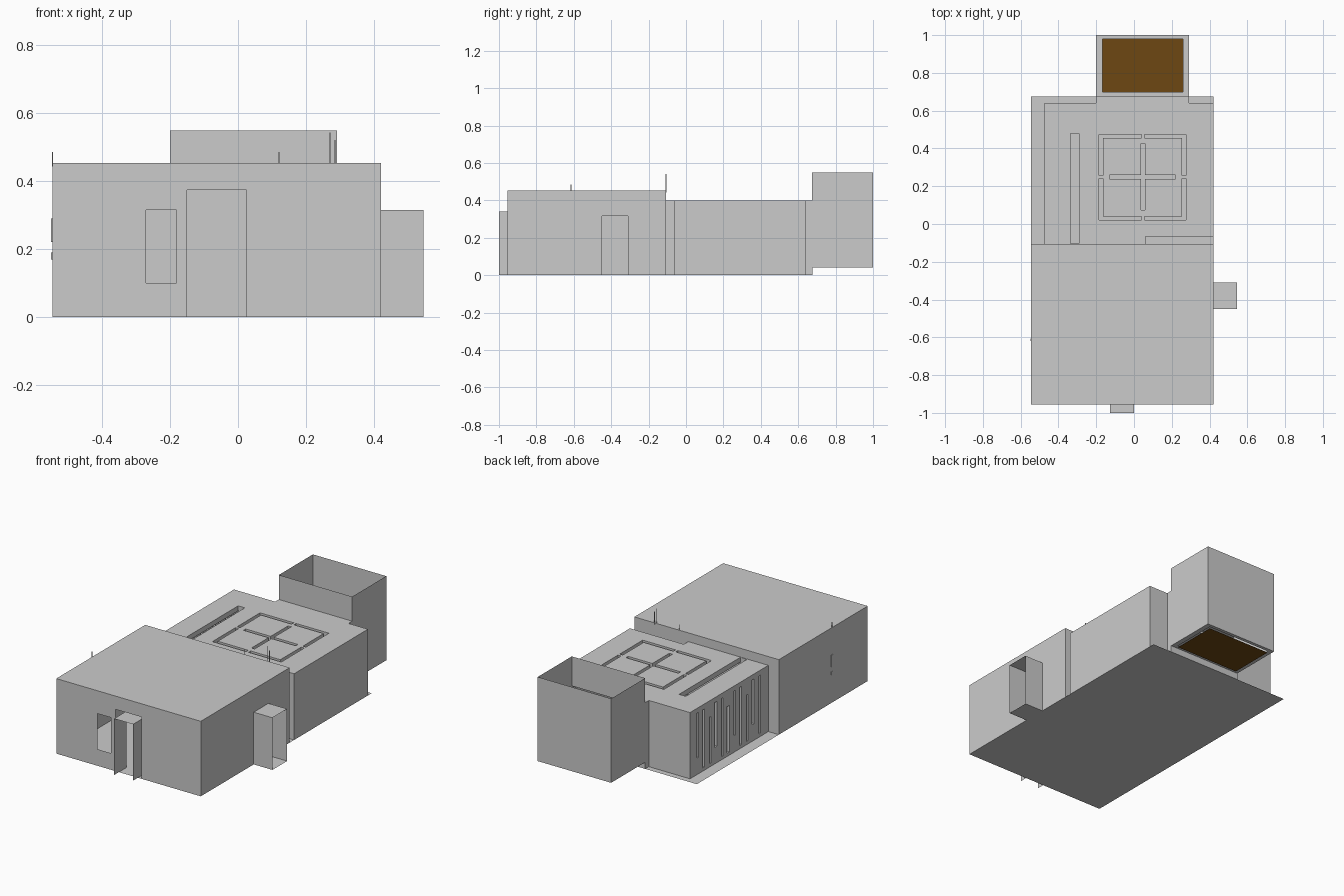
import bpy, bmesh

cube = bpy.data.objects.get("Cube")
if cube:
    bpy.data.objects.remove(cube, do_unlink=True)


def material(name, color):
    m = bpy.data.materials.new(name)
    m.use_nodes = True
    m.diffuse_color = color
    m.node_tree.nodes["Principled BSDF"].inputs["Base Color"].default_value = color
    return m


GREY = material("plaster grey", (0.6, 0.6, 0.6, 1))
BROWN = material("wood brown", (0.155, 0.064, 0.006, 1))


def panel(name, axis, pos, u, v, holes=(), depth=0, mat=GREY):
    """Flat sheet across one axis, with rectangular openings (u0, u1, v0, v1)."""
    bm = bmesh.new()
    us = sorted({*u, *[c for h in holes for c in h[:2]]})
    vs = sorted({*v, *[c for h in holes for c in h[2:]]})
    grid = {}

    def vert(a, b):
        if (a, b) not in grid:
            co = [a, b]
            co.insert("xyz".index(axis), pos)
            grid[a, b] = bm.verts.new(co)
        return grid[a, b]

    for a, b in zip(us, us[1:]):
        for c, d in zip(vs, vs[1:]):
            cu, cv = (a + b) / 2, (c + d) / 2
            if not any(h[0] < cu < h[1] and h[2] < cv < h[3] for h in holes):
                loop = [vert(a, c), vert(b, c), vert(b, d), vert(a, d)]
                bm.faces.new(loop[::-1] if axis == "y" else loop)
    mesh = bpy.data.meshes.new(name)
    bm.to_mesh(mesh)
    bm.free()
    mesh.materials.append(mat)
    obj = bpy.data.objects.new(name, mesh)
    bpy.context.collection.objects.link(obj)
    if depth:
        mod = obj.modifiers.new("thickness", "SOLIDIFY")
        mod.thickness = abs(depth)
        mod.offset = -1 if depth > 0 else 1
    return obj


def box(name, x, y, z):
    bpy.ops.mesh.primitive_cube_add(size=1, location=[sum(r) / 2 for r in (x, y, z)])
    obj = bpy.context.object
    obj.name = name
    obj.scale = [r[1] - r[0] for r in (x, y, z)]
    obj.data.materials.append(GREY)


# Main outline
L, R, F, M, B = -0.545, 0.42, -0.955, -0.107, 0.675
TOP, MID = 0.453, 0.4

# Ground slab
panel("floor", "z", 0, (L, R), (F, B))

# Front hall
door = (-0.15, 0.025, 0, 0.373)
window = (-0.27, -0.18, 0.10, 0.315)
side_door = (-0.45, -0.31, 0, 0.315)
panel("hall_front_wall", "y", F, (L, R), (0, TOP), [door, window])
panel("hall_back_wall", "y", M, (L, R), (0, TOP))
panel("hall_right_wall", "x", L, (F, M), (0, TOP))
panel("hall_left_wall", "x", R, (F, M), (0, TOP), [side_door])
panel("hall_roof", "z", TOP, (L, R), (F, M))

# Entrance tunnel, open at both ends
for side, x in (("right", -0.127), ("left", 0)):
    panel("entrance_wall_" + side, "x", x, (-1, -0.88), (0, 0.34))
panel("entrance_roof", "z", 0.34, (-0.127, 0), (-1, -0.88))

# Side passage, open outwards
for side, y in (("front", -0.45), ("back", -0.31)):
    panel("passage_wall_" + side, "y", y, (R, 0.545), (0, 0.315))
for part, z in (("floor", 0), ("roof", 0.315)):
    panel("passage_" + part, "z", z, (R, 0.545), (-0.45, -0.31))

# Rear room roof: broken square, cross and long slot cut through it
W, NL, NR, BACK, GAP = -0.475, -0.2, 0.29, 0.64, -0.065
g = 0.021
x0, x1, y0, y1, cx, cy = -0.185, 0.275, 0.02, 0.475, 0.048, 0.248
slots = [(-0.335, -0.29, M + 0.003, 0.48)]
for y in (y0, y1 - g):
    slots += [(x0, cx - 0.008, y, y + g), (cx + 0.008, x1, y, y + g)]
for x in (x0, x1 - g):
    slots += [(x, x + g, y0, cy - 0.008), (x, x + g, cy + 0.008, y1)]
slots += [(cx - g / 2, cx + g / 2, 0.075, 0.425),
          (-0.13, 0.22, cy - g / 2, cy + g / 2)]
notches = [(0.06, R, M, GAP), (W, NL, BACK, B), (NR, R, BACK, B)]
panel("room_roof", "z", MID, (W, R), (M, B), slots + notches, depth=0.03)

# Rear room walls, the right one with staggered upright slits
slits = []
for i in range(11):
    y = -0.03 + i * 0.059
    low, high = ((0.02, 0.37), (0.1, 0.385), (0.02, 0.3))[i % 3]
    slits.append((y, y + (0.022 if i % 2 else 0.014), low, high))
panel("room_right_wall", "x", W, (M, BACK), (0, MID), slits, depth=-0.04)
panel("room_left_wall", "x", R, (GAP, BACK), (0, MID))
panel("room_front_wall", "y", GAP, (0.06, R), (0, MID))
panel("room_notch_wall", "x", 0.06, (M, GAP), (0, MID))
panel("room_back_wall_right", "y", BACK, (W, NL), (0, MID))
panel("room_back_wall_left", "y", BACK, (NR, R), (0, MID))
for side, x in (("right", NL), ("left", NR)):
    panel("neck_wall_" + side, "x", x, (BACK, B), (0, MID))
panel("neck_step", "y", B, (NL, NR), (0, 0.04))

# Open-topped tower with a wooden floor panel
LOW, HIGH = 0.04, 0.548
for side, x in (("right", NL), ("left", NR)):
    panel("tower_wall_" + side, "x", x, (B, 1), (LOW, HIGH))
panel("tower_wall_back", "y", 1, (NL, NR), (LOW, HIGH))
panel("tower_wall_front", "y", B, (NL, NR), (MID - 0.03, HIGH))
well = (-0.168, 0.26, 0.70, 0.98)
panel("tower_floor_rim", "z", LOW, (NL, NR), (B, 1), [well])
panel("tower_floor_panel", "z", 0.03, well[:2], well[2:], mat=BROWN)

# Slender rods standing on the hall walls
t = 0.0015
for i, (x, y, h) in enumerate([(0.12, M, 0.485), (0.27, M, 0.542),
                               (0.285, M, 0.52), (L, -0.615, 0.485)]):
    box("rod_%d" % i, (x - t, x + t), (y - t, y + t), (TOP - 0.01, h))

# Small fittings on the outside of the right wall
for i, (low, high) in enumerate([(0.22, 0.29), (0.17, 0.19)]):
    box("fitting_%d" % i, (L - 0.004, L), (-0.62, -0.605), (low, high))
